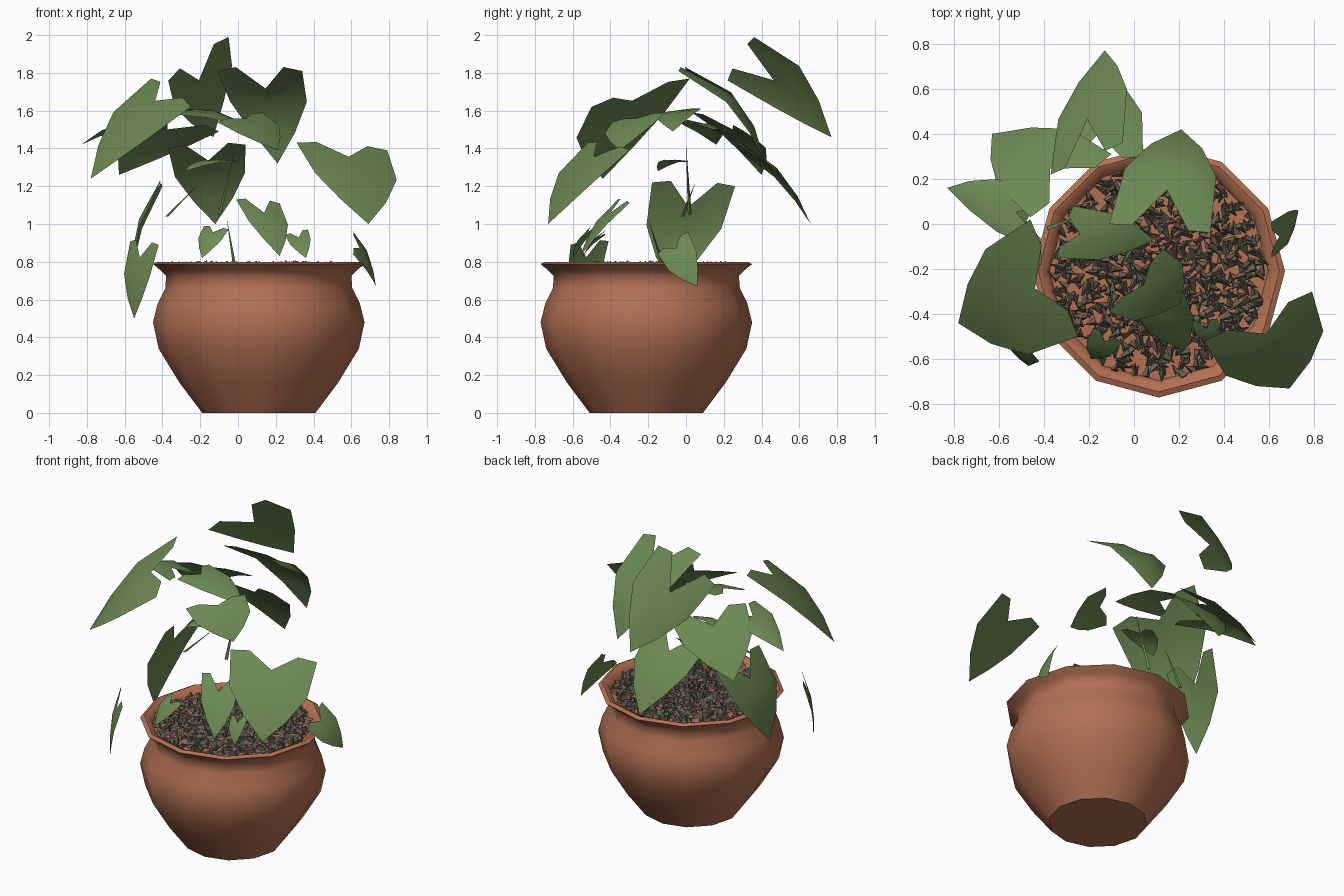
import bpy, bmesh, math, random
from mathutils import Vector, Euler

if "Cube" in bpy.data.objects:
    bpy.data.objects.remove(bpy.data.objects["Cube"])

random.seed(4)
CX, CY = 0.11, -0.21          # pot axis


def material(name, rgb):
    m = bpy.data.materials.new(name)
    m.diffuse_color = (*rgb, 1)
    m.use_nodes = True
    m.node_tree.nodes["Principled BSDF"].inputs["Base Color"].default_value = m.diffuse_color
    return m


TERRACOTTA = material("terracotta", (0.45, 0.165, 0.088))
GREEN = material("leaf green", (0.15, 0.25, 0.088))
GRAVEL = material("gravel", (0.135, 0.12, 0.085))


def make_object(name, bm, mat, smooth=None):
    me = bpy.data.meshes.new(name)
    bm.to_mesh(me)
    bm.free()
    me.materials.append(mat)
    ob = bpy.data.objects.new(name, me)
    bpy.context.collection.objects.link(ob)
    if smooth:
        bpy.ops.object.select_all(action='DESELECT')
        ob.select_set(True)
        bpy.context.view_layer.objects.active = ob
        bpy.ops.object.shade_smooth_by_angle(angle=math.radians(smooth))
    return ob


# Pot: turned profile, closed by a base and an inner floor under the gravel
profile = [(0.30, 0), (0.42, 0.16), (0.53, 0.34), (0.56, 0.48), (0.535, 0.58),
           (0.495, 0.66), (0.49, 0.725), (0.52, 0.755), (0.56, 0.788),
           (0.535, 0.80), (0.50, 0.785), (0.485, 0.745)]
SIDES = 12
bm = bmesh.new()
rings = [[bm.verts.new((CX + r * math.cos(math.tau * i / SIDES),
                        CY + r * math.sin(math.tau * i / SIDES), z))
          for i in range(SIDES)] for r, z in profile]
for lo, hi in zip(rings, rings[1:]):
    for i in range(SIDES):
        j = (i + 1) % SIDES
        bm.faces.new((lo[i], lo[j], hi[j], hi[i]))
bm.faces.new(rings[0][::-1])
bm.faces.new(rings[-1])
make_object("pot", bm, TERRACOTTA, 50)

# Gravel: scattered angular chips
bm = bmesh.new()
COUNT = 640
for i in range(COUNT):
    rad = 0.468 * math.sqrt((i + 0.5) / COUNT)
    ang = i * 2.39996 + random.uniform(-0.1, 0.1)
    pos = Vector((CX + rad * math.cos(ang), CY + rad * math.sin(ang),
                  random.uniform(0.752, 0.775)))
    rot = Euler((random.uniform(-0.4, 0.4), random.uniform(-0.4, 0.4),
                 random.uniform(0, 6.28)))
    s = random.uniform(0.8, 1.2)
    chip = []
    for p in [(-0.036, 0, 0), (0.02, -0.018, 0), (0.02, 0.018, 0), (0.014, 0, 0.028)]:
        v = Vector(p) * s
        v.rotate(rot)
        chip.append(bm.verts.new(pos + v))
    a, b, c, d = chip
    for f in [(a, c, b), (a, b, d), (b, c, d), (c, a, d)]:
        bm.faces.new(f)
make_object("gravel", bm, GRAVEL)


# Leaf: heart outline spanned by its tip and two lobes, arched from stem to tip
def leaf(name, tip, lobe_a, lobe_b, notch=0.24, bulge=0.06, widths=(0.45, 0.45)):
    tip, a, b = Vector(tip), Vector(lobe_a), Vector(lobe_b)
    mid = (a + b) / 2
    u, v = tip - mid, a - b
    n = u.cross(v).normalized()
    if n.z < 0:
        n = -n
    bm = bmesh.new()

    def pt(s, t, h=0):
        return bm.verts.new(mid + u * s + v * t + n * (h * bulge))

    stem, rib1, rib2, end = pt(notch, 0, 0.6), pt(0.45, 0, 1), pt(0.72, 0, 0.8), pt(1, 0)
    for k, w in ((1, widths[0]), (-1, widths[1])):
        inner, lobe, side = pt(-0.02, 0.28 * k, 0.15), pt(0, 0.5 * k), pt(0.44, w * k, 0.7)
        low, body = pt(0.74, 0.56 * w * k, 0.5), pt(0.38, 0.24 * k, 1)
        for f in [(stem, inner, body), (inner, lobe, body), (lobe, side, body),
                  (side, low, body), (body, low, rib2), (body, rib2, rib1),
                  (stem, body, rib1), (low, end, rib2)]:
            bm.faces.new(f)
    bmesh.ops.recalc_face_normals(bm, faces=bm.faces)
    bm.normal_update()
    if sum((f.normal.dot(n) * f.calc_area() for f in bm.faces)) < 0:
        bmesh.ops.reverse_faces(bm, faces=bm.faces)
    make_object(name, bm, GREEN, 60)


# Large upper leaves: tip, lobe, lobe
leaf("leaf_top_back", (-0.13, 0.77, 1.46), (-0.05, 0.36, 1.99), (-0.37, 0.22, 1.76),
     0.32, 0.06, (0.53, 0.42))
leaf("leaf_top_right", (0.21, 0.42, 1.32), (0.34, -0.04, 1.81), (-0.11, 0.0, 1.81), 0.28, 0.11)
leaf("leaf_back_low", (-0.12, 0.66, 1.0), (0.04, 0.30, 1.42), (-0.37, 0.27, 1.40))
leaf("leaf_back_left", (-0.63, 0.40, 1.26), (-0.46, 0.03, 1.59), (-0.10, 0.31, 1.49))
leaf("leaf_far_left", (-0.83, 0.16, 1.42), (-0.42, -0.12, 1.54), (-0.42, 0.14, 1.50))
leaf("leaf_front_left", (-0.78, -0.44, 1.24), (-0.46, 0.02, 1.77), (-0.25, -0.50, 1.62), 0.15)
leaf("leaf_front_right", (0.69, -0.73, 1.0), (0.31, -0.52, 1.43), (0.79, -0.30, 1.39), 0.18, 0.05)
leaf("leaf_centre", (0.21, -0.35, 1.39), (0.13, -0.11, 1.59), (-0.11, -0.39, 1.54), 0.12, 0.03)
leaf("leaf_centre_high", (0.09, -0.07, 1.49), (-0.34, -0.15, 1.58), (-0.27, 0.08, 1.61), 0.15, 0.04)
leaf("leaf_centre_low", (-0.28, -0.15, 1.28), (0.02, -0.10, 1.33), (-0.13, 0.02, 1.33), 0.2, 0.03)

# Low leaves around the rim
leaf("leaf_left_hanging", (-0.56, -0.08, 0.67), (-0.40, 0.26, 1.20), (-0.41, -0.18, 1.22))
leaf("leaf_left_front_hanging", (-0.55, -0.55, 0.50), (-0.42, -0.61, 0.89), (-0.57, -0.41, 0.91), 0.2, 0.03)
leaf("leaf_right_hanging", (0.73, 0.06, 0.67), (0.61, -0.15, 0.84), (0.61, 0.01, 0.96), 0.15, 0.03)
leaf("leaf_front_mid", (0.22, -0.56, 0.83), (-0.01, -0.36, 1.13), (0.22, -0.30, 1.11), 0.25, 0.03)
leaf("leaf_front_small_left", (-0.19, -0.60, 0.82), (-0.18, -0.46, 0.99), (-0.05, -0.52, 0.97), 0.2, 0.02)
leaf("leaf_front_small_right", (0.36, -0.55, 0.82), (0.25, -0.43, 0.94), (0.37, -0.42, 0.97), 0.25, 0.02)

# Thin blade-like stems
bm = bmesh.new()
for foot, head in [((-0.02, -0.12, 0.77), (-0.06, -0.20, 1.03)),
                   ((-0.10, 0.02, 1.05), (-0.01, 0.0, 1.42)),
                   ((-0.38, -0.02, 1.04), (-0.20, 0.05, 1.22))]:
    foot, head = Vector(foot), Vector(head)
    base = [bm.verts.new(foot + 0.012 * Vector((math.cos(k * 2.094), math.sin(k * 2.094), 0)))
            for k in range(3)]
    top = bm.verts.new(head)
    for k in range(3):
        bm.faces.new((base[k], base[(k + 1) % 3], top))
    bm.faces.new(base[::-1])
make_object("stems", bm, GREEN)
